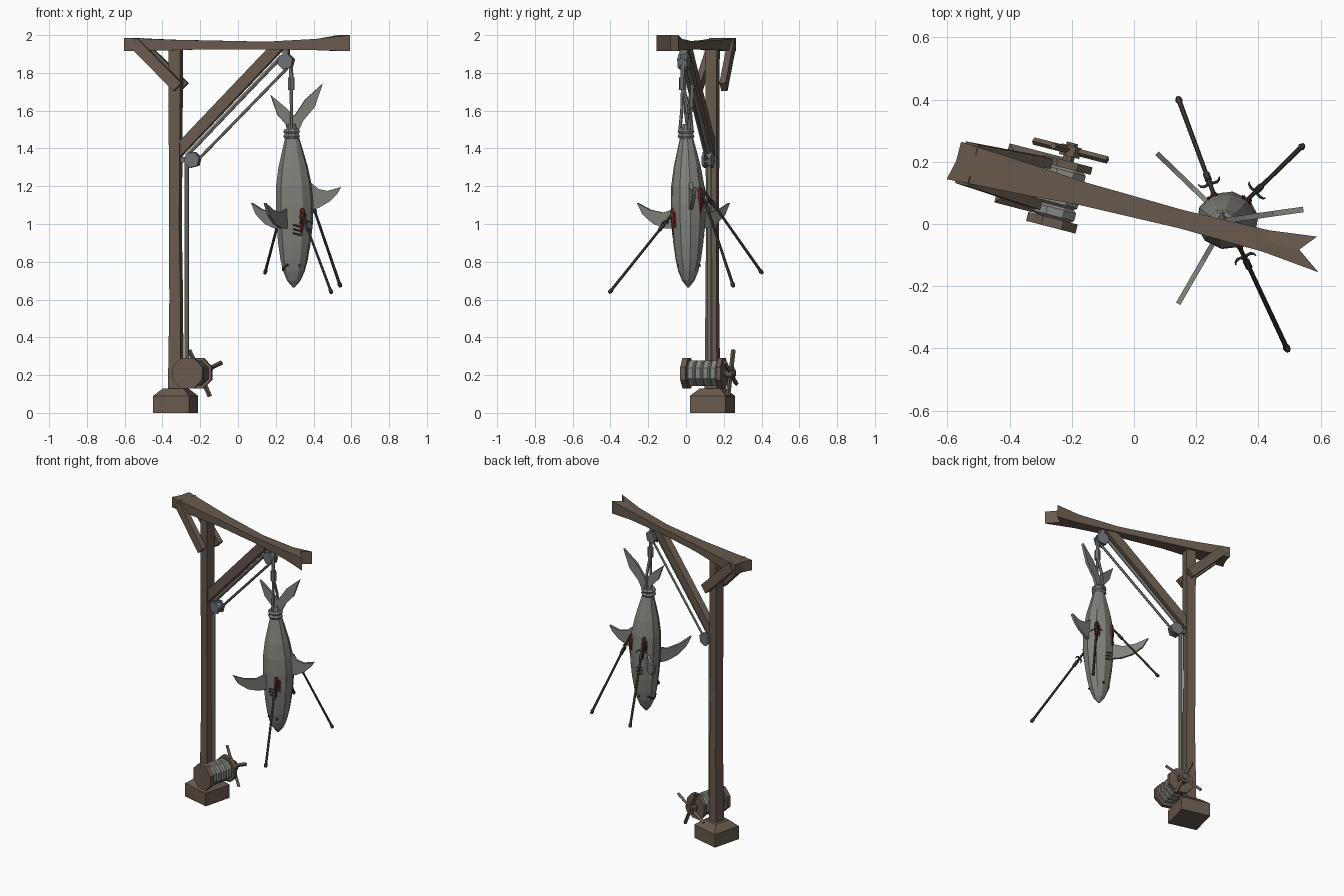
import bpy, math
from mathutils import Vector as V

if "Cube" in bpy.data.objects:
    bpy.data.objects.remove(bpy.data.objects["Cube"])


def material(name, r, g, b):
    m = bpy.data.materials.new(name)
    m.diffuse_color = (r, g, b, 1)
    m.use_nodes = True
    m.node_tree.nodes["Principled BSDF"].inputs["Base Color"].default_value = m.diffuse_color
    return m


WOOD = material("weathered wood", .138, .102, .076)
SKIN = material("grey skin", .215, .222, .198)
ROPE = material("rope", .235, .24, .215)
METAL = material("pulley metal", .15, .165, .175)
IRON = material("dark iron", .05, .05, .055)
SHAFT = material("dark shaft wood", .06, .047, .037)
BLOOD = material("dried blood", .14, .02, .014)
DARK = material("dark mouth", .06, .03, .028)

# The gallows frame is turned: u runs along the beam, v across it
U, W, Z = V((.968, -.25, 0)), V((.25, .968, 0)), V((0, 0, 1))


def L(u, v, z):
    return V((-.33, .14, 0)) + U * u + W * v + Z * z


def loft(name, rings, mat):
    """Skin a list of equal rings and cap both ends."""
    n = len(rings[0])
    verts = [p for r in rings for p in r]
    faces = [list(range(n))[::-1], [len(verts) - n + i for i in range(n)]]
    for k in range(len(rings) - 1):
        for i in range(n):
            a, b = k * n + i, k * n + (i + 1) % n
            faces.append((a, b, b + n, a + n))
    me = bpy.data.meshes.new(name)
    me.from_pydata(verts, [], faces)
    me.materials.append(mat)
    ob = bpy.data.objects.new(name, me)
    bpy.context.collection.objects.link(ob)
    bpy.context.view_layer.objects.active = ob
    bpy.ops.object.mode_set(mode='EDIT')
    bpy.ops.mesh.select_all(action='SELECT')
    bpy.ops.mesh.normals_make_consistent(inside=False)
    bpy.ops.object.mode_set(mode='OBJECT')
    return ob


def tube(name, pts, radii, mat, n=6):
    """Round bar along a path, one radius or one per point."""
    pts = [V(p) for p in pts]
    if not isinstance(radii, (list, tuple)):
        radii = [radii] * len(pts)
    ref, rings = None, []
    for i, p in enumerate(pts):
        t = (pts[min(i + 1, len(pts) - 1)] - pts[max(i - 1, 0)]).normalized()
        if ref is None:
            ref = t.orthogonal()
        a = (ref - t * ref.dot(t)).normalized()
        b, ref = t.cross(a), a
        ang = [2 * math.pi * (j + .5) / n for j in range(n)]
        rings.append([p + (a * math.cos(q) + b * math.sin(q)) * radii[i] for q in ang])
    return loft(name, rings, mat)


def bar(name, p0, p1, w, d, mat):
    """Square timber lying in the plane of the frame."""
    up = (p1 - p0).normalized().cross(W)
    corners = [(-1, -1), (1, -1), (1, 1), (-1, 1)]
    return loft(name, [[p + up * (w / 2 * i) + W * (d / 2 * j) for i, j in corners]
                       for p in (p0, p1)], mat)


def square(z, h, du=0, dv=0):
    return [L(du + h * i, dv + h * j, z) for i, j in ((-1, -1), (1, -1), (1, 1), (-1, 1))]


# Base, post and forked beam
loft("base_block", [square(0, .098), square(.09, .098), square(.13, .055)], WOOD)
loft("post", [square(.1, .034), square(.6, .03, .003), square(1.0, .028, -.002),
              square(1.4, .03), square(1.94, .032)], WOOD)
for s, tip in ((-1, .968), (1, .935)):
    stations = [(-.25 - .015 * (s < 0), -.25, .064, 1.915, 1.985), (0, 0, .05, 1.92, 1.975),
                (.16, .16, .038, 1.925, 1.972), (.5, .5, .03, 1.925, 1.965),
                (.78, .78, .036, 1.92, 1.98), (tip, .89, .055, 1.915, 2.0)]
    loft("beam_half", [[L(ui, 0, z0), L(uo, s * w, z0), L(uo, s * w, z1), L(ui, 0, z1)]
                       for uo, ui, w, z0, z1 in stations], WOOD)
    # Short rear braces on both faces of the post
    bar("rear_brace", L(-.215, s * .052, 1.962), L(.03, s * .068, 1.725), .06, .034, WOOD)
bar("front_brace", L(.0, 0, 1.37), L(.565, 0, 1.945), .06, .045, WOOD)

# Winch with rope turns and a four-armed handle
A = .098
for v0, v1 in ((-.13, -.1), (.065, .09)):
    tube("winch_flange", [L(A, v0, .21), L(A, v1, .21)], .088, WOOD, 8)
tube("winch_axle", [L(A, -.12, .21), L(A, .15, .21)], .02, WOOD, 8)
for i in range(4):
    v = -.1 + i * .0415
    tube("rope_turn", [L(A, v, .21), L(A, v + .008, .21), L(A, v + .033, .21), L(A, v + .0415, .21)],
         [.062, .073, .073, .062], ROPE, 8)
tube("handle_hub", [L(A, .105, .21), L(A, .14, .21)], .036, WOOD, 8)
for i in range(4):
    q = math.radians(25 + 90 * i)
    tube("handle_arm", [L(A, .125, .21), L(A + .135 * math.cos(q), .125, .21 + .135 * math.sin(q))],
         .012, WOOD, 4)

# Pulleys
for u, z in ((.093, 1.34), (.604, 1.86)):
    tube("pulley_wheel", [L(u, -.012, z), L(u, .012, z)], .036, METAL, 8)
    for s in (-1, 1):
        tube("pulley_cheek", [L(u, s * .012, z), L(u, s * .026, z)], .044, METAL, 6)
bar("pulley_bracket", L(.02, 0, 1.34), L(.09, 0, 1.34), .03, .02, METAL)
bar("pulley_bracket", L(.604, 0, 1.94), L(.604, 0, 1.86), .03, .04, METAL)

# Hoisting rope
tube("hoist_rope", [L(.06, 0, .25), L(.06, 0, 1.33), L(.068, 0, 1.37), L(.572, 0, 1.88),
                    L(.605, 0, 1.9), L(.63, 0, 1.88), L(.632, 0, 1.72)], .012, ROPE)
tube("second_rope", [L(.092, 0, 1.31), L(.61, 0, 1.825)], .008, ROPE)
tube("rope_shackle", [L(.632, 0, 1.775), L(.632, 0, 1.71)], .019, METAL)
for s in (-1, 1):
    tube("sling_rope", [L(.632, 0, 1.73), V((.283, s * .022, 1.6)), V((.283, s * .034, 1.48))], .009, ROPE)

# Shark, head down, back towards +x
T = math.radians(8)
PROFILE = [(.665, .006), (.7, .036), (.75, .058), (.81, .073), (.9, .087), (1.0, .097), (1.1, .101),
           (1.2, .096), (1.3, .079), (1.4, .053), (1.47, .034), (1.53, .02)]


def centre(z):
    t = max(0, (z - 1.1) / .4)
    return V((.3 - .015 * t - max(0, 1 - z) * .015, .012 - .01 * t, z))


def radius(z):
    for (z0, r0), (z1, r1) in zip(PROFILE, PROFILE[1:]):
        if z0 <= z <= z1:
            return r0 + (r1 - r0) * (z - z0) / (z1 - z0)


def skin(z, q, k=1):
    r = radius(z) * k
    return centre(z) + V((r * math.cos(q), .93 * r * math.sin(q), 0))


loft("shark_body", [[skin(z, T + math.pi * i / 5) for i in range(10)] for z, r in PROFILE], SKIN)


def fin(name, outline, q, thick):
    """Flat fin, outline given as (distance from axis, z)."""
    d, n = V((math.cos(q), math.sin(q), 0)), V((-math.sin(q), math.cos(q), 0))
    rings = [[V((.297, .012, z)) + d * r + n * (s * thick / 2) for r, z in outline] for s in (-1, 1)]
    return loft(name, rings, SKIN)


for s in (-1, 1):
    fin("pectoral_fin", [(.05, 1.09), (.15, 1.06), (.23, 1.075), (.31, 1.112), (.275, 1.05),
                         (.21, 1.0), (.14, .977), (.05, .975)], T + s * math.radians(128), .016)
fin("dorsal_fin", [(.07, 1.07), (.13, 1.085), (.19, 1.12), (.23, 1.16), (.25, 1.195),
                   (.18, 1.175), (.13, 1.185), (.07, 1.235)], T, .018)
fin("tail_fin", [(-.03, 1.47), (.012, 1.47), (.05, 1.55), (.11, 1.62), (.152, 1.742), (.06, 1.66),
                 (.0, 1.57), (-.05, 1.62), (-.125, 1.682), (-.09, 1.58), (-.045, 1.53)], T, .018)
for z in (1.465, 1.49):
    tube("tail_binding", [(.284, 0, z - .013), (.284, 0, z), (.284, 0, z + .013)], [.04, .048, .04], ROPE, 8)

# Gill slits, eyes and mouth
for s in (-1, 1):
    for k in range(3):
        z = .94 + k * .022
        tube("gill_slit", [skin(z + .006 * i, T + s * math.radians(75 + 14 * i), .965) for i in range(3)],
             .004, DARK, 4)
    e = skin(.78, T + s * math.radians(72), .95)
    tube("eye", [e, e + V((0, s * .008, 0))], .009, DARK, 6)
tube("mouth", [skin(.755 + .03 * abs(i) / 3, T + math.pi + i * math.radians(18), .97)
               for i in range(-3, 4)], .006, DARK, 5)

# Harpoons with curled barbs, and the wounds they made
for start, end in (((.34, -.075, 1.05), (.495, -.407, .635)),
                   ((.375, .088, 1.16), (.543, .252, .667)),
                   ((.255, .1, 1.17), (.142, .405, .737))):
    a, b = V(start), V(end)
    d = (b - a).normalized()
    p, q = a + d * .07, a + d * .11
    tube("harpoon_iron", [a - d * .03, q], .007, IRON)
    tube("harpoon_socket", [p, q], .011, IRON)
    tube("harpoon_shaft", [q, b - d * .03, b - d * .015, b], [.007, .008, .012, .009], SHAFT)
    side = d.cross(Z).normalized()
    for s in (-1, 1):
        arc = [p + side * (s * .018 * (1 - math.cos(t))) - d * (.022 * math.sin(t))
               for t in (0, .6, 1.2, 1.8, 2.4, 3.1)]
        tube("harpoon_barb", arc, [.006, .006, .005, .005, .004, .002], IRON, 5)
    c = centre(a.z)
    ang = math.atan2(a.y - c.y, a.x - c.x)
    tube("blood_streak", [skin(a.z + h, ang, .965) for h in (.035, .02, -.02, -.07, -.115)],
         [.007, .014, .014, .009, .004], BLOOD)
    tube("blood_drip", [skin(a.z + h, ang + .2, .965) for h in (.01, -.03, -.07)],
         [.005, .008, .004], BLOOD, 5)
